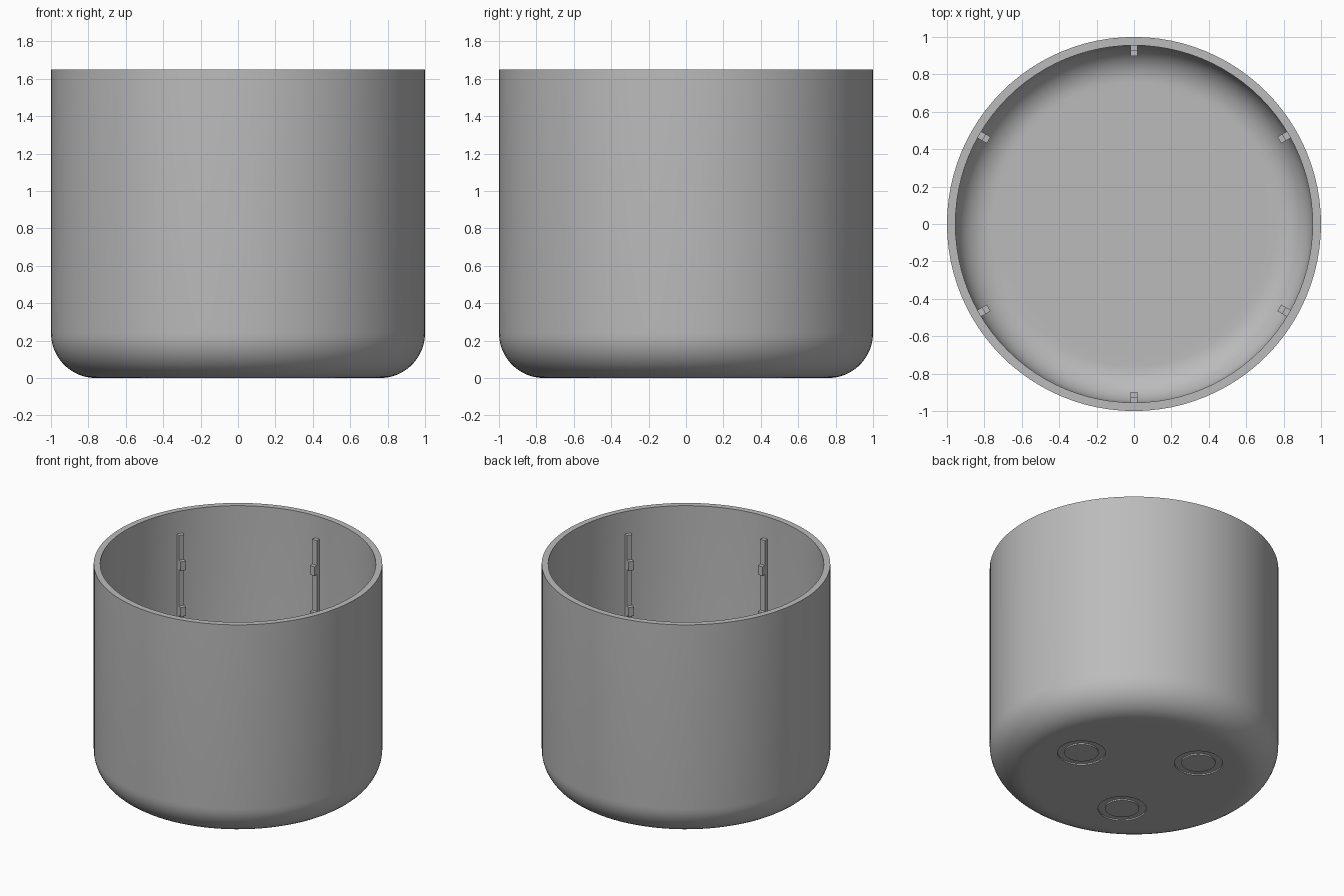
import bpy, bmesh, math
from mathutils import Matrix, Vector

if "Cube" in bpy.data.objects:
    bpy.data.objects.remove(bpy.data.objects["Cube"])

grey = bpy.data.materials.new("mid_grey")
grey.diffuse_color = (0.5, 0.5, 0.5, 1)
grey.use_nodes = True
grey.node_tree.nodes["Principled BSDF"].inputs["Base Color"].default_value = grey.diffuse_color

H, R, WALL, FILLET = 1.65, 1.0, 0.045, 0.24


def make_object(name, bm):
    bmesh.ops.recalc_face_normals(bm, faces=bm.faces)
    mesh = bpy.data.meshes.new(name)
    bm.to_mesh(mesh)
    bm.free()
    obj = bpy.data.objects.new(name, mesh)
    bpy.context.collection.objects.link(obj)
    mesh.materials.append(grey)
    return obj


def lathe(name, points, steps, closed=False):
    """Spin a list of (radius, z) points around the z axis."""
    bm = bmesh.new()
    verts = [bm.verts.new((r, 0, z)) for r, z in points]
    pairs = list(zip(verts, verts[1:]))
    if closed:
        pairs.append((verts[-1], verts[0]))
    edges = [bm.edges.new(p) for p in pairs]
    bmesh.ops.spin(bm, geom=verts + edges, cent=(0, 0, 0), axis=(0, 0, 1),
                   angle=2 * math.pi, steps=steps, use_duplicate=False)
    bmesh.ops.remove_doubles(bm, verts=bm.verts, dist=1e-5)
    return make_object(name, bm)


def corner(radius, n=12):
    """Rounded bottom corner, from the floor up to the wall."""
    return [(R - FILLET + radius * math.sin(a), FILLET - radius * math.cos(a))
            for a in (math.pi / 2 * i / n for i in range(n + 1))]


# Hollow cup with a rounded bottom corner
outer = [(0, 0), (0.72, 0)] + corner(FILLET) + [(R, H)]
inner = [(0, WALL), (0.72, WALL)] + corner(FILLET - WALL) + [(R - WALL, H)]
cup = lathe("cup", outer + inner[::-1], 96)

# Three shallow ring grooves under the floor
for k in range(3):
    a = math.radians(120 * k)
    cutter = lathe("groove_cutter", [(0.118, -0.05), (0.167, -0.05), (0.167, 0.01), (0.118, 0.01)],
                   48, closed=True)
    cutter.location = (0.475 * math.cos(a), 0.475 * math.sin(a), 0)
    cutter.hide_render = True
    bpy.context.view_layer.objects.active = cup
    mod = cup.modifiers.new("groove", 'BOOLEAN')
    mod.operation, mod.solver, mod.object = 'DIFFERENCE', 'EXACT', cutter
    bpy.context.view_layer.update()
    bpy.ops.object.modifier_apply(modifier=mod.name)
    bpy.data.objects.remove(cutter)

bpy.ops.object.select_all(action='DESELECT')
cup.select_set(True)
bpy.context.view_layer.objects.active = cup
bpy.ops.object.shade_smooth_by_angle(angle=math.radians(30))


def add_box(bm, r0, r1, z0, z1, width=0.04):
    size = Matrix.Diagonal((r1 - r0, width, z1 - z0, 1))
    centre = Matrix.Translation(Vector(((r0 + r1) / 2, 0, (z0 + z1) / 2)))
    bmesh.ops.create_cube(bm, size=1, matrix=centre @ size)


# Six inner rails, each with evenly spaced stop blocks
for k in range(6):
    bm = bmesh.new()
    add_box(bm, 0.925, 0.965, 0.22, 1.48)
    for z in (0.52, 0.87, 1.22):
        add_box(bm, 0.897, 0.96, z, z + 0.07)
    rail = make_object("inner_rail", bm)
    rail.rotation_euler.z = math.radians(30 + 60 * k)
